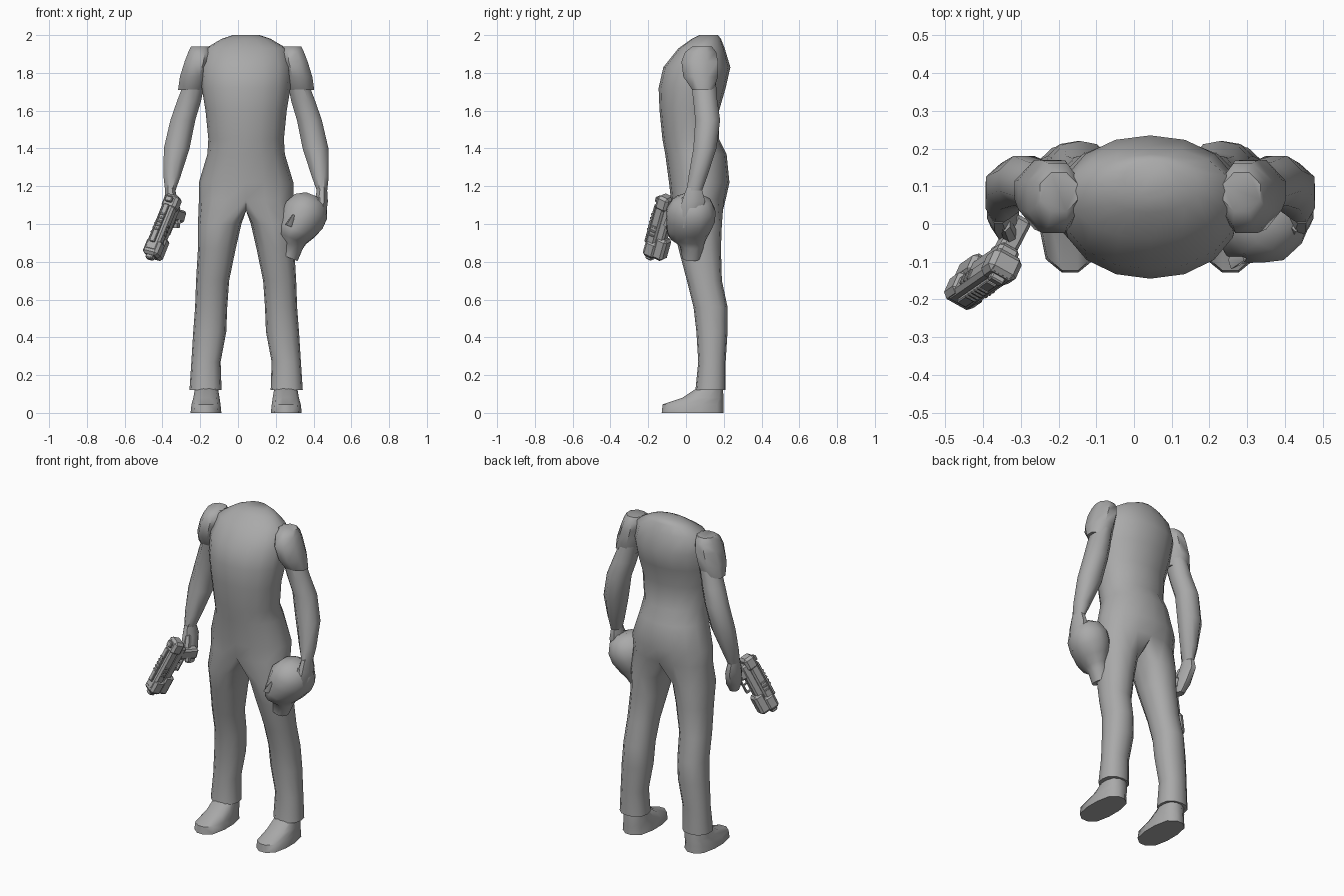
import bpy, bmesh
from math import sin, cos, tau, radians
from mathutils import Matrix, Vector

if "Cube" in bpy.data.objects:
    bpy.data.objects.remove(bpy.data.objects["Cube"])

MIDLINE = .043  # x of the body's mirror plane
RIGHT, LEFT = -1, 1

grey = bpy.data.materials.new("plain_grey")
grey.use_nodes = True
grey.diffuse_color = (.4, .4, .4, 1)
grey.node_tree.nodes["Principled BSDF"].inputs["Base Color"].default_value = grey.diffuse_color


def finish(name, bm, crease):
    """Turn a bmesh into a shaded grey object."""
    bmesh.ops.recalc_face_normals(bm, faces=bm.faces)
    mesh = bpy.data.meshes.new(name)
    bm.to_mesh(mesh)
    bm.free()
    mesh.materials.append(grey)
    part = bpy.data.objects.new(name, mesh)
    bpy.context.collection.objects.link(part)
    bpy.ops.object.select_all(action="DESELECT")
    part.select_set(True)
    bpy.context.view_layer.objects.active = part
    bpy.ops.object.shade_smooth_by_angle(angle=radians(crease))


def ring(height, outer, front, back, inner=None):
    """Cross-section; outer and inner are distances from the midline."""
    if inner is None:
        inner = -outer
    centre = Vector(((outer + inner) / 2, (front + back) / 2, height))
    return centre, (outer - inner) / 2, (back - front) / 2


def add_loop(bm, section, sides, power, start=.5, side=LEFT):
    """Vertices of one rounded cross-section."""
    centre, half_width, half_depth = section
    loop = []
    for i in range(sides):
        turn = tau * (i + start) / sides
        c, s = cos(turn), sin(turn)
        reach = (abs(c) ** power + abs(s) ** power) ** (-1 / power)
        point = centre + Vector((half_width * c * reach, half_depth * s * reach, 0))
        point.x *= side
        loop.append(bm.verts.new(point))
    return loop


def skin(bm, loops):
    for low, high in zip(loops, loops[1:]):
        for i in range(len(low)):
            j = (i + 1) % len(low)
            bm.faces.new((low[i], low[j], high[j], high[i]))


def loft(name, rings, matrix, sides=10, power=2.2):
    """Skin a stack of rounded rings and cap both ends."""
    bm = bmesh.new()
    loops = [add_loop(bm, section, sides, power) for section in rings]
    skin(bm, loops)
    bm.faces.new(loops[0])
    bm.faces.new(loops[-1])
    bm.transform(matrix)
    finish(name, bm, crease=50)


def body_side(side):
    """Matrix taking distance from the midline to x on one side."""
    return Matrix.Translation((MIDLINE, 0, 0)) @ Matrix.Diagonal((side, 1, 1, 1))


# Torso from the hips to the cut collar, and trouser legs down to the hem
torso = [
    ring(height=1.13, outer=.25, front=-.08, back=.21),
    ring(height=1.22, outer=.25, front=-.09, back=.23),
    ring(height=1.37, outer=.205, front=-.11, back=.215),
    ring(height=1.45, outer=.2, front=-.125, back=.175),
    ring(height=1.6, outer=.215, front=-.14, back=.175),
    ring(height=1.72, outer=.235, front=-.145, back=.21),
    ring(height=1.83, outer=.24, front=-.12, back=.235),
    ring(height=1.93, outer=.215, front=-.04, back=.205),
    ring(height=1.98, outer=.13, front=.03, back=.185),
    ring(height=2, outer=.07, front=.07, back=.17),
]
trouser_leg = [
    ring(height=1, outer=.255, inner=.025, front=-.07, back=.19),
    ring(height=.87, outer=.255, inner=.055, front=-.04, back=.185),
    ring(height=.7, outer=.265, inner=.09, front=.005, back=.19),
    ring(height=.56, outer=.27, inner=.1, front=.04, back=.22),
    ring(height=.43, outer=.28, inner=.105, front=.055, back=.22),
    ring(height=.27, outer=.29, inner=.135, front=.065, back=.21),
    ring(height=.12, outer=.3, inner=.13, front=.05, back=.21),
]
bm = bmesh.new()
trunk = [add_loop(bm, section, sides=16, power=2.1, start=-4) for section in torso]
skin(bm, trunk)
bm.faces.new(trunk[-1])
hips = trunk[0]
crotch = [bm.verts.new((0, y, 1.07)) for y in (.14, .06, -.03)]
for side in (RIGHT, LEFT):
    # Each leg opens from half of the hip loop and the crotch seam
    opening = [hips[i * side] for i in range(9)] + crotch
    leg = [add_loop(bm, section, sides=12, power=2.4, start=-4, side=side)
           for section in trouser_leg]
    skin(bm, [opening] + leg)
    bm.faces.new(leg[-1])
bm.transform(body_side(LEFT))
finish("torso_and_trousers", bm, crease=60)

# Limbs, each built once per side
shoe = [
    ring(height=0, outer=.295, inner=.13, front=-.13, back=.2),
    ring(height=.045, outer=.29, inner=.135, front=-.125, back=.2),
    ring(height=.08, outer=.28, inner=.14, front=-.02, back=.2),
    ring(height=.14, outer=.27, inner=.15, front=.07, back=.195),
]
sleeve = [
    ring(height=1.71, outer=.365, inner=.215, front=.03, back=.15),
    ring(height=1.78, outer=.355, inner=.2, front=-.02, back=.175),
    ring(height=1.86, outer=.33, inner=.18, front=-.03, back=.175),
    ring(height=1.91, outer=.31, inner=.18, front=-.01, back=.165),
    ring(height=1.94, outer=.295, inner=.19, front=.03, back=.14),
]
arm = [
    ring(height=1.17, outer=.43, inner=.375, front=0, back=.085),
    ring(height=1.25, outer=.44, inner=.345, front=.01, back=.115),
    ring(height=1.4, outer=.44, inner=.295, front=.035, back=.165),
    ring(height=1.55, outer=.405, inner=.265, front=.045, back=.185),
    ring(height=1.65, outer=.37, inner=.235, front=.035, back=.17),
    ring(height=1.78, outer=.32, inner=.21, front=.02, back=.16),
]
hand = [
    ring(height=.98, outer=.4, inner=.35, front=-.03, back=.03),
    ring(height=1.04, outer=.425, inner=.345, front=-.045, back=.075),
    ring(height=1.12, outer=.435, inner=.36, front=-.025, back=.105),
    ring(height=1.19, outer=.43, inner=.375, front=0, back=.085),
]
thumb = [
    ring(height=1, outer=.375, inner=.345, front=-.06, back=-.025),
    ring(height=1.06, outer=.39, inner=.35, front=-.06, back=-.01),
    ring(height=1.14, outer=.4, inner=.37, front=-.02, back=.03),
]
for label, side in (("right", RIGHT), ("left", LEFT)):
    placed = body_side(side)
    loft(label + "_shoe", shoe, placed, sides=12, power=2.8)
    loft(label + "_sleeve", sleeve, placed, sides=8)
    loft(label + "_arm", arm, placed, sides=8)
    loft(label + "_hand", hand, placed, sides=8)
    loft(label + "_thumb", thumb, placed, sides=6)

# Carried head, tilted with the neck stump down and inward
pose = (Matrix.Translation((.262, .025, .825)) @ Matrix.Rotation(radians(22), 4, "Y")
        @ Matrix.Rotation(radians(-25), 4, "Z"))
skull = [
    ring(height=0, outer=.055, front=-.045, back=.06),
    ring(height=.07, outer=.055, front=-.06, back=.07),
    ring(height=.1, outer=.065, front=-.12, back=.08),
    ring(height=.15, outer=.095, front=-.135, back=.105),
    ring(height=.21, outer=.115, front=-.13, back=.13),
    ring(height=.27, outer=.115, front=-.13, back=.135),
    ring(height=.325, outer=.09, front=-.095, back=.11),
    ring(height=.355, outer=.04, front=-.04, back=.06),
]
nose = [
    ring(height=.155, outer=.02, front=-.16, back=-.08),
    ring(height=.22, outer=.01, front=-.135, back=-.08),
]
loft("carried_head", skull, pose, sides=12)
loft("nose", nose, pose, sides=6)

# Pistol frame: x across, y towards the muzzle, z away from the grip
muzzle = Vector((-.13, -.09, -.32)).normalized()
up = Vector((-.4, -.9, .42))
up = (up - muzzle * up.dot(muzzle)).normalized()
gun = Matrix((muzzle.cross(up), muzzle, up)).transposed().to_4x4()
gun.translation = (-.395, -.135, .985)


def block(name, along, rise, width, length, depth, tilt=0):
    """Chamfered box on the pistol's centre plane."""
    bm = bmesh.new()
    bmesh.ops.create_cube(bm, size=1)
    bmesh.ops.scale(bm, vec=(width, length, depth), verts=bm.verts)
    chamfer = min(width, length, depth) / 5
    bmesh.ops.bevel(bm, geom=bm.edges[:], offset=chamfer, segments=1, affect="EDGES")
    bm.transform(gun @ Matrix.Translation((0, along, rise)) @ Matrix.Rotation(radians(tilt), 4, "X"))
    finish("pistol_" + name, bm, crease=20)


block("slide", along=-.01, rise=.02, width=.075, length=.33, depth=.055)
block("frame", along=0, rise=-.025, width=.06, length=.29, depth=.05)
block("under_barrel", along=.11, rise=-.04, width=.075, length=.12, depth=.065)
block("nose", along=.13, rise=.01, width=.09, length=.09, depth=.07)
block("rear", along=-.135, rise=.015, width=.085, length=.08, depth=.07)
block("top_rail", along=0, rise=.055, width=.03, length=.22, depth=.015)
block("rear_sight", along=-.14, rise=.055, width=.04, length=.03, depth=.02)
block("grip", along=-.105, rise=-.08, width=.05, length=.065, depth=.13, tilt=-15)
block("guard_bottom", along=-.03, rise=-.08, width=.02, length=.09, depth=.01)
block("guard_front", along=.01, rise=-.055, width=.02, length=.01, depth=.05)
block("trigger", along=-.04, rise=-.055, width=.01, length=.01, depth=.035, tilt=15)
block("barrel", along=.18, rise=.01, width=.04, length=.03, depth=.04)
for i in range(5):
    block(f"rib_{i}", along=i * .022 - .05, rise=.062, width=.03, length=.01, depth=.01)
for i in range(3):
    block(f"side_vent_{i}", along=i * .025, rise=.02, width=.085, length=.01, depth=.03)
